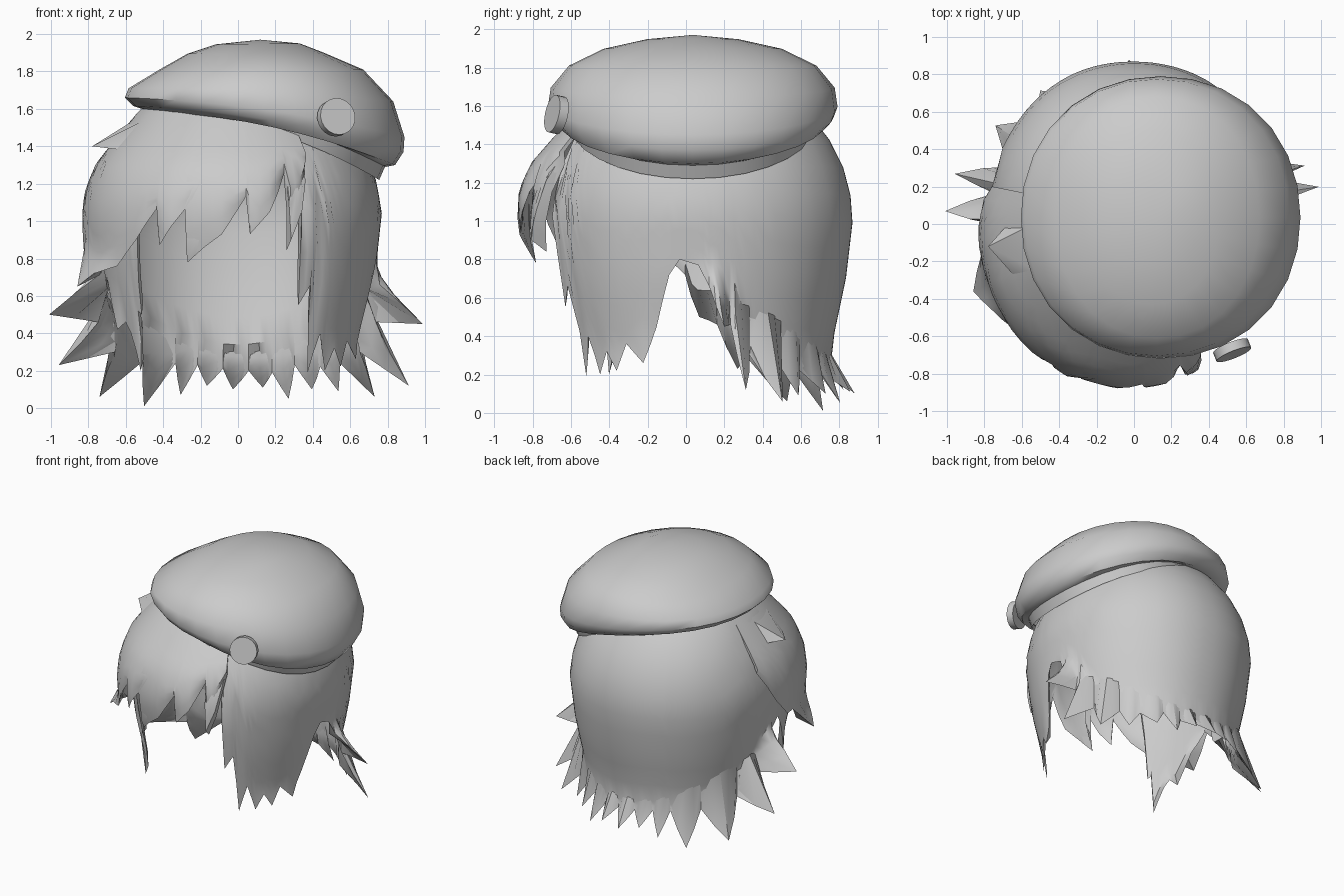
import bpy, bmesh, math
from mathutils import Vector

if "Cube" in bpy.data.objects:
    bpy.data.objects.remove(bpy.data.objects["Cube"])

grey = bpy.data.materials.new("plain_grey")
grey.diffuse_color = (0.6, 0.6, 0.6, 1)
grey.use_nodes = True
grey.node_tree.nodes["Principled BSDF"].inputs["Base Color"].default_value = grey.diffuse_color


def finish(bm, name, angle=40):
    bmesh.ops.recalc_face_normals(bm, faces=bm.faces)
    me = bpy.data.meshes.new(name)
    bm.to_mesh(me)
    bm.free()
    me.materials.append(grey)
    ob = bpy.data.objects.new(name, me)
    bpy.context.collection.objects.link(ob)
    bpy.ops.object.select_all(action='DESELECT')
    ob.select_set(True)
    bpy.context.view_layer.objects.active = ob
    bpy.ops.object.shade_smooth_by_angle(angle=math.radians(angle))
    return ob


def lookup(table, z):
    """Linear interpolation in a table sorted by falling z."""
    for (z0, p0), (z1, p1) in zip(table, table[1:]):
        if z >= z1:
            return p0 + (p1 - p0) * min(1, (z0 - z) / (z0 - z1))
    return table[-1][1]


def hair_shell(name, keys, profile, rx, ry, closed, inner_end, thick, n=11):
    """Smooth hair cap whose ragged hem follows keys of (angle, z, flare)."""
    cols = []
    for k0, k1 in zip(keys, keys[1:]):
        steps = max(2, math.ceil((k1[0] - k0[0]) / 7))
        for i in range(steps):
            f = i / steps
            cols.append([u + (v - u) * f for u, v in zip(k0, k1)])
    if not closed:
        cols.append(list(keys[-1]))

    # Knee: smooth height above the hem where the separate tips begin
    def near(a, b, w):
        d = abs(a - b)
        return min(d, 360 - d) <= w

    high = [max(c[1] for c in cols if near(c[0], k[0], 8)) for k in cols]
    knees = []
    for k in cols:
        around = [h for h, c in zip(high, cols) if near(c[0], k[0], 10)]
        knees.append(max(sum(around) / len(around) + 0.07, k[1] + 0.04))
    bm = bmesh.new()
    top = profile[0][0]

    def point(a, z, s):
        r = lookup(profile, z) * s
        c, d = math.cos(a), math.sin(a)
        r *= (abs(c) ** 2.1 + abs(d) ** 2.1) ** (-1 / 2.1)
        return bm.verts.new((rx * r * d, 0.05 - ry * r * c, z))

    crown = bm.verts.new((0, 0.05, top))
    inner_crown = bm.verts.new((0, 0.05, top - 0.025))
    strips = []
    for (deg, zb, flare), knee in zip(cols, knees):
        a = math.radians(deg)
        outer = [point(a, top + (knee - top) * i / n, 1) for i in range(1, n + 1)]
        outer += [point(a, knee + (zb - knee) * s, 1 + (flare - 1) * s ** 1.5)
                  for s in (0.33, 0.67, 1)]
        zi = inner_end(a, zb)
        inner = [point(a, top - 0.02 + (zi - top + 0.02) * i / 10, thick)
                 for i in range(10, 0, -1)]
        strips.append([crown] + outer + inner + [inner_crown])
    count = len(strips)
    for i in range(count if closed else count - 1):
        s, t = strips[i], strips[(i + 1) % count]
        for j in range(len(s) - 1):
            ring = []
            for v in (s[j], s[j + 1], t[j + 1], t[j]):
                if v not in ring:
                    ring.append(v)
            bm.faces.new(ring)
    if not closed:
        for s in (strips[0], strips[-1]):
            bm.faces.new(s)
    return finish(bm, name)


# Main hair: side locks, ear gaps, flared tips and a ragged back hem
right_side = [(25, 1.5, 1), (27, 0.55, 1), (32, 0.66, 1), (35, 0.19, 0.97),
              (40, 0.40, 1), (45, 0.20, 0.98), (50, 0.32, 1), (55, 0.22, 1),
              (60, 0.36, 1), (68, 0.26, 1.02), (74, 0.45, 1), (80, 0.72, 1),
              (84, 0.80, 1), (91, 0.77, 1), (95, 0.66, 1.05), (98, 0.45, 1.46),
              (103, 0.46, 1.1), (105, 0.12, 1.43), (112, 0.30, 1.05)]
left_side = [(30, 1.52, 1), (42, 1.2, 1), (45, 0.85, 1), (47, 0.50, 1), (49, 0.52, 1),
             (51, 0.20, 1.0), (57, 0.40, 1), (60, 0.46, 1), (64, 0.42, 1.05),
             (72, 0.66, 1), (80, 0.80, 1), (86, 0.72, 1), (91, 0.50, 1.46),
             (98, 0.46, 1.1), (102, 0.23, 1.48), (110, 0.30, 1.05)]
hem = [(120, 0.06, 1.27), (127, 0.24, 1.02), (133, 0.09, 1.1), (139, 0.22, 1.0),
       (148, 0.10, 1.12), (153, 0.23, 1.0), (159, 0.05, 1.14), (164, 0.19, 1.0),
       (170, 0.11, 1.16), (175, 0.20, 1.0), (182, 0.10, 1.18), (187, 0.21, 1.0),
       (193, 0.12, 1.12), (199, 0.23, 1.0), (204, 0.07, 1.14), (210, 0.24, 1.0),
       (219, 0.01, 1.2), (228, 0.25, 1.02), (239, 0.06, 1.3)]
main_keys = right_side + hem + [(360 - a, z, f) for a, z, f in reversed(left_side)]
main_keys.append((385, 1.5, 1))
main_profile = [(1.85, 0), (1.82, 0.25), (1.75, 0.46), (1.6, 0.68), (1.45, 0.83),
                (1.25, 0.95), (1.05, 1.0), (0.7, 0.95), (0.35, 0.86), (0, 0.85)]


def main_inner(a, zb):
    floor = 0.34 + 0.3 * math.sin(a) ** 2 if math.cos(a) < 0 else 0
    return max(zb + 0.06, floor)


hair_shell("main_hair", main_keys, main_profile, 0.77, 0.825, True, main_inner, 0.97)

# Fringe: swept locks over the forehead, longest on the left
fringe_keys = [(-100, 1.25, 0.97), (-90, 1.0, 0.97), (-82, 0.85, 1.0), (-77, 0.85, 1.0),
               (-67, 0.65, 1.12), (-60, 0.72, 1.06), (-50, 0.76, 1.0), (-40, 0.9, 1.0),
               (-31.5, 1.07, 0.98), (-30.5, 0.87, 0.98), (-25, 0.97, 1.0),
               (-15, 1.16, 0.97), (-20, 0.78, 0.94), (-13, 0.86, 0.96),
               (-6, 0.93, 0.98), (3, 1.13, 0.97), (4.5, 0.93, 0.97), (12, 1.05, 0.98),
               (19, 1.25, 0.95), (20.5, 0.84, 0.88), (25, 1.0, 0.9), (30, 1.3, 0.9)]
fringe_profile = [(1.84, 0), (1.8, 0.3), (1.7, 0.5), (1.55, 0.67), (1.42, 0.80),
                  (1.3, 0.91), (1.15, 0.98), (1.0, 1.0), (0.85, 0.99), (0.6, 0.98)]
hair_shell("fringe", fringe_keys, fringe_profile, 0.84, 0.945, False,
           lambda a, zb: zb + 0.06, 0.965)

# Stray tuft on the left under the cap
bm = bmesh.new()
tip = bm.verts.new((-0.78, -0.12, 1.40))
base = [bm.verts.new(p) for p in ((-0.46, -0.28, 1.56), (-0.62, -0.30, 1.38),
                                  (-0.62, 0.06, 1.38), (-0.46, 0.04, 1.60))]
for i in range(4):
    bm.faces.new((tip, base[i], base[(i + 1) % 4]))
finish(bm, "stray_tuft")


def tilted_rings(name, rings, apex=None, sides=28):
    """Loft ellipses given as (left x, left z, right x, right z, half depth, bow)."""
    bm = bmesh.new()
    loops = []
    for xl, zl, xr, zr, ry, bow in rings:
        loop = []
        for i in range(sides):
            a = 2 * math.pi * i / sides
            c, s = math.cos(a), math.sin(a)
            k = (abs(c) ** 2.1 + abs(s) ** 2.1) ** (-1 / 2.1)
            f = (1 + c * k) / 2
            loop.append(bm.verts.new((xl + (xr - xl) * f, 0.035 + ry * s * k,
                                      zl + (zr - zl) * f + bow * 4 * f * (1 - f))))
        loops.append(loop)
    for p, q in zip(loops, loops[1:]):
        for i in range(sides):
            j = (i + 1) % sides
            bm.faces.new((p[i], p[j], q[j], q[i]))
    if apex:
        top = bm.verts.new(apex)
        for i in range(sides):
            bm.faces.new((loops[-1][i], loops[-1][(i + 1) % sides], top))
    return finish(bm, name, 50)


# Soft slouched cap and its band, both open underneath around the hair
tilted_rings("cap", [(-0.36, 1.60, 0.79, 1.29, 0.63, 0.07),
                     (-0.47, 1.585, 0.84, 1.30, 0.69, 0.06),
                     (-0.56, 1.615, 0.885, 1.37, 0.735, 0.05),
                     (-0.605, 1.66, 0.89, 1.45, 0.755, 0.04),
                     (-0.585, 1.71, 0.83, 1.64, 0.74, 0.02),
                     (-0.42, 1.81, 0.67, 1.81, 0.645, 0),
                     (-0.27, 1.895, 0.46, 1.90, 0.465, 0),
                     (-0.12, 1.945, 0.33, 1.95, 0.24, 0)], (0.12, 0.035, 1.97))
tilted_rings("cap_band", [(-0.30, 1.56, 0.755, 1.22, 0.62, 0.07),
                          (-0.36, 1.61, 0.79, 1.30, 0.64, 0.07)])

# Round button on the front of the cap
bm = bmesh.new()
bmesh.ops.create_cone(bm, cap_ends=True, segments=20, radius1=0.1, radius2=0.1, depth=0.05)
button = finish(bm, "cap_button")
button.rotation_euler = Vector((0.36, -0.9, 0.2)).to_track_quat('Z', 'Y').to_euler()
button.location = (0.525, -0.675, 1.555)
